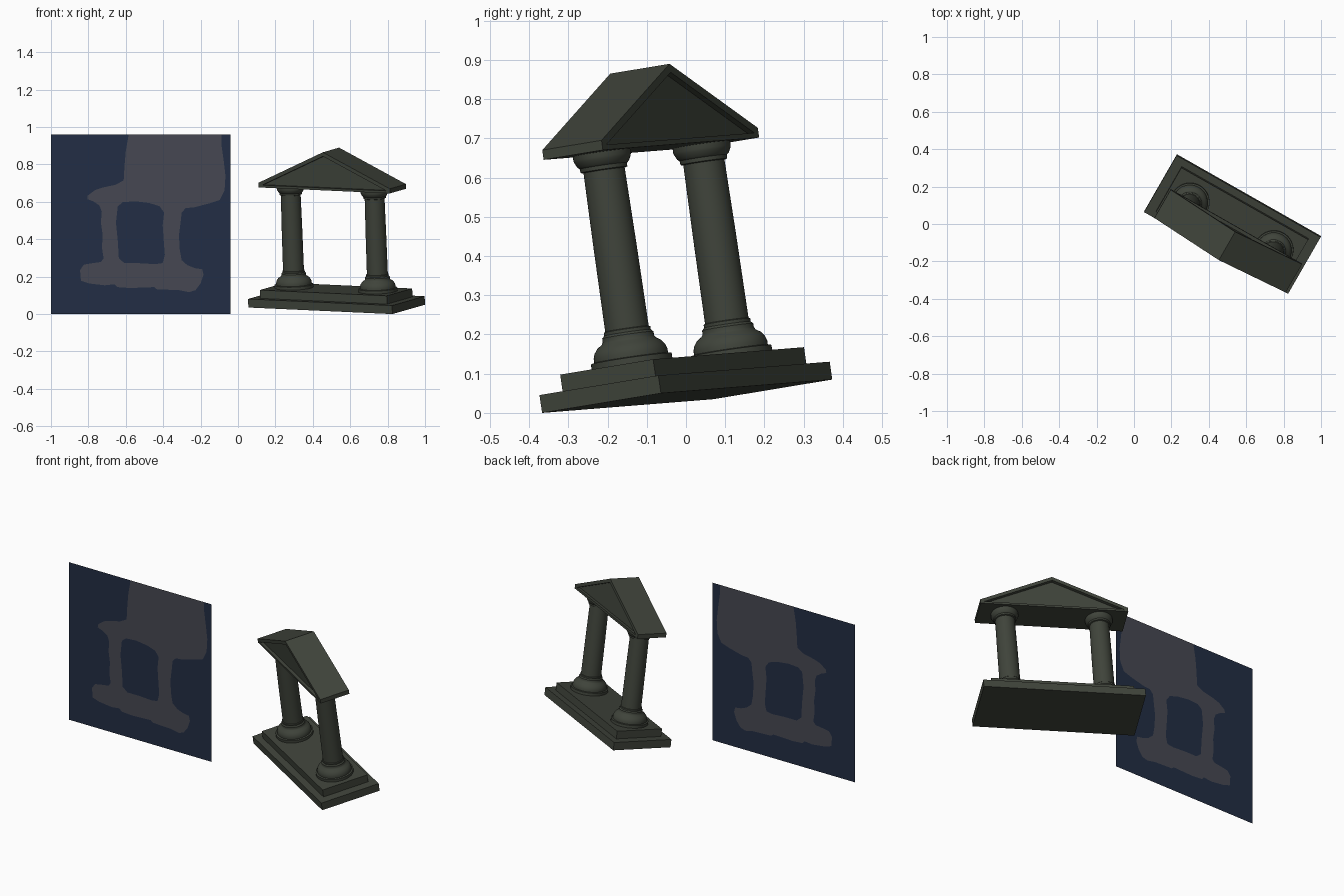
import bpy, bmesh, math
from mathutils import Matrix, Vector
from mathutils.geometry import delaunay_2d_cdt

if "Cube" in bpy.data.objects:
    bpy.data.objects.remove(bpy.data.objects["Cube"])


def material(name, rgb):
    m = bpy.data.materials.new(name)
    m.diffuse_color = (*rgb, 1)
    m.use_nodes = True
    m.node_tree.nodes["Principled BSDF"].inputs["Base Color"].default_value = m.diffuse_color
    return m


STONE = material("dark_stone", (0.050, 0.057, 0.043))
NAVY = material("navy", (0.016, 0.027, 0.058))
GREY = material("slate_grey", (0.061, 0.064, 0.084))

# Temple frame: u along the width, v towards the back, w up (slightly tilted)
U = Vector((0.869, -0.493, -0.0395)).normalized()
V = Vector((0.496, 0.858, 0.142))
V = (V - U * V.dot(U)).normalized()
W = U.cross(V)
TEMPLE = Matrix((U, V, W)).transposed().to_4x4()
TEMPLE.translation = (0.5275, 0.003, 0.0425)


def finish(name, bm, mats, matrix=None):
    me = bpy.data.meshes.new(name)
    bm.to_mesh(me)
    bm.free()
    ob = bpy.data.objects.new(name, me)
    bpy.context.collection.objects.link(ob)
    for m in mats:
        me.materials.append(m)
    if matrix:
        ob.matrix_world = matrix
    return ob


def slab(name, hu, hv, w0, w1):
    bm = bmesh.new()
    bmesh.ops.create_cube(bm, size=1)
    bmesh.ops.scale(bm, vec=(2 * hu, 2 * hv, w1 - w0), verts=bm.verts)
    bmesh.ops.translate(bm, vec=(0, 0, (w0 + w1) / 2), verts=bm.verts)
    finish(name, bm, [STONE], TEMPLE)


# Stepped base
slab("lower_step", 0.443, 0.1765, 0.0, 0.046)
slab("upper_step", 0.390, 0.138, 0.046, 0.091)

# Columns: one turned profile (radius, height)
PROFILE = [(0, 0.088), (0.104, 0.088), (0.104, 0.107), (0.095, 0.109), (0.095, 0.120),
           (0.091, 0.132), (0.082, 0.144), (0.070, 0.152), (0.066, 0.158), (0.066, 0.168),
           (0.060, 0.174), (0.060, 0.182), (0.056, 0.184), (0.055, 0.400), (0.053, 0.592),
           (0.060, 0.594), (0.061, 0.604), (0.066, 0.608), (0.072, 0.620), (0.074, 0.626),
           (0.074, 0.640), (0, 0.640)]
for side, u in (("left", -0.258), ("right", 0.258)):
    bm = bmesh.new()
    vs = [bm.verts.new((r, 0, h)) for r, h in PROFILE]
    es = [bm.edges.new(p) for p in zip(vs, vs[1:])]
    bmesh.ops.spin(bm, geom=vs + es, cent=(0, 0, 0), axis=(0, 0, 1),
                   angle=math.tau, steps=48, use_merge=False)
    bmesh.ops.remove_doubles(bm, verts=bm.verts, dist=1e-5)
    bmesh.ops.recalc_face_normals(bm, faces=bm.faces)
    col = finish(side + "_column", bm, [STONE], TEMPLE @ Matrix.Translation((u, 0, 0)))
    bpy.ops.object.select_all(action='DESELECT')
    col.select_set(True)
    bpy.context.view_layer.objects.active = col
    bpy.ops.object.shade_smooth_by_angle(angle=math.radians(35))

# Pediment: roof prism with a recessed triangle in both gables
OUTER = [(-0.404, 0.638), (0.404, 0.638), (0.404, 0.663), (0, 0.844), (-0.404, 0.663)]
INNER = [(-0.382, 0.651), (0.382, 0.651), (0, 0.822)]
INNER_OF = [0, 1, 1, 2, 0]
bm = bmesh.new()
rims = []
for s in (-1, 1):
    rim = [bm.verts.new((u, s * 0.088, w)) for u, w in OUTER]
    lip = [bm.verts.new((u, s * 0.088, w)) for u, w in INNER]
    deep = [bm.verts.new((u, s * 0.070, w)) for u, w in INNER]
    rims.append(rim)
    bm.faces.new(deep)
    for i in range(3):
        j = (i + 1) % 3
        bm.faces.new((lip[i], lip[j], deep[j], deep[i]))
    for i in range(5):
        j = (i + 1) % 5
        quad = (rim[i], rim[j], lip[INNER_OF[j]], lip[INNER_OF[i]])
        bm.faces.new(list(dict.fromkeys(quad)))
for i in range(5):
    j = (i + 1) % 5
    bm.faces.new((rims[0][i], rims[0][j], rims[1][j], rims[1][i]))
bmesh.ops.recalc_face_normals(bm, faces=bm.faces)
finish("pediment", bm, [STONE], TEMPLE)

# Flat picture panel: a square cut along a rough temple silhouette
# (outlines in hundredths of the panel side, from its lower left corner)
SHAPE = [(43.3, 100), (41.7, 91), (41, 83), (40.5, 74.5), (36, 72), (29, 70.5), (24.5, 69),
         (20.5, 66), (20.2, 64), (23.5, 62.8), (27, 60.5), (28.3, 57), (27.8, 51),
         (28.8, 44), (28.4, 37), (29.3, 31), (27.8, 29), (22.8, 28.3), (18.3, 27.5),
         (16.2, 24.5), (16.7, 18.5), (21.5, 17), (30, 16), (35.5, 16.6), (37, 15),
         (44, 14.5), (57.5, 15), (59, 13.8), (71.5, 13.3), (77, 12.2), (80.5, 13.3),
         (83.3, 17), (85, 22), (84.2, 25), (80, 25.6), (76, 27.2), (72.8, 30), (71.7, 36),
         (71.3, 44), (72.2, 51), (72.8, 56.5), (75, 59), (80, 59.5), (88.5, 61.7),
         (94, 63.5), (96.7, 69), (97.2, 77), (96.2, 85.5), (95, 94), (95, 100)]
HOLE = [(37.2, 60), (36.2, 51), (37.2, 41), (37.8, 31), (41, 28.3), (49.5, 28.3),
        (58, 27.8), (62.2, 28.4), (63.4, 33), (62.8, 41), (62.2, 49.5), (63, 56.5),
        (60.5, 60), (55, 61.8), (47, 62.8), (40, 62.3)]
pts, loops = [], []
for loop in ([(0, 0), (100, 0), (100, 100), (0, 100)], SHAPE, HOLE):
    loops.append(list(range(len(pts), len(pts) + len(loop))))
    pts += [Vector(p) for p in loop]
vs, _, fs, _, _, origin = delaunay_2d_cdt(pts, [], loops, 1, 1e-4)
bm = bmesh.new()
bv = [bm.verts.new((-1 + p.x * 0.0096, -0.2, p.y * 0.0096)) for p in vs]
for f, src in zip(fs, origin):
    face = bm.faces.new([bv[i] for i in f])
    face.material_index = 1 if 1 in src and 2 not in src else 0
finish("picture_panel", bm, [NAVY, GREY])
